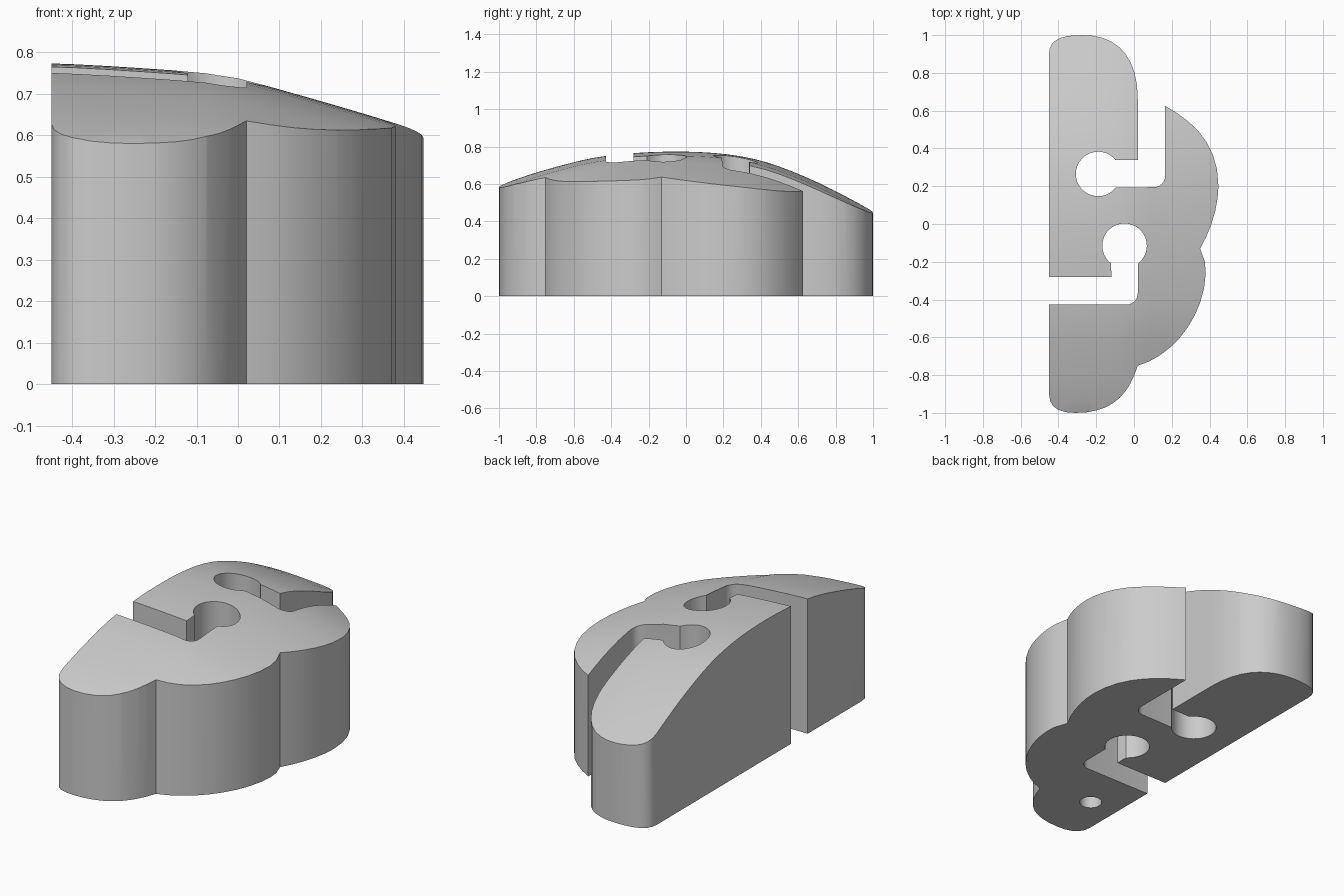
import bpy, bmesh, math
from mathutils import Vector
from mathutils.geometry import interpolate_bezier

cube = bpy.data.objects.get("Cube")
if cube:
    bpy.data.objects.remove(cube, do_unlink=True)

grey = bpy.data.materials.new("plain grey")
grey.use_nodes = True
colour = (0.6, 0.6, 0.6, 1)
grey.diffuse_color = colour
grey.node_tree.nodes["Principled BSDF"].inputs["Base Color"].default_value = colour


def make_object(name, bm):
    bmesh.ops.recalc_face_normals(bm, faces=bm.faces[:])
    mesh = bpy.data.meshes.new(name)
    bm.to_mesh(mesh)
    bm.free()
    mesh.materials.append(grey)
    obj = bpy.data.objects.new(name, mesh)
    bpy.context.collection.objects.link(obj)
    return obj


def bezier(start, handle_a, handle_b, end, steps=10):
    return [tuple(p)[:2] for p in interpolate_bezier(start, handle_a, handle_b, end, steps)]


def arc(cx, cy, radius, start, end, steps):
    angles = [math.radians(start + (end - start) * i / steps) for i in range(steps + 1)]
    return [(cx + radius * math.cos(a), cy + radius * math.sin(a)) for a in angles]


def interpolate(points, t):
    """Smooth height lookup through a short profile."""
    pts = [points[0]] + points + [points[-1]]
    for i in range(1, len(pts) - 2):
        (x0, y0), (x1, y1), (x2, y2), (x3, y3) = pts[i - 1:i + 3]
        if t <= x2 or i == len(pts) - 3:
            w, u = x2 - x1, (t - x1) / (x2 - x1)
            m1 = (y2 - y0) / (x2 - x0) * w
            m2 = (y3 - y1) / (x3 - x1) * w
            return ((2*u**3 - 3*u**2 + 1) * y1 + (u**3 - 2*u**2 + u) * m1
                    + (3*u**2 - 2*u**3) * y2 + (u**3 - u**2) * m2)


def flat(*points):
    return [Vector((x, y, 0)) for x, y in points]


# Outline: front lobe, two side scallops, back slot, back lobe, front slot
outline = (
    bezier(*flat((-.45, -.9), (-.45, -.97), (-.4, -1), (-.31, -1)), 6)
    + bezier(*flat((-.31, -1), (-.12, -1), (-.03, -.91), (.02, -.75)))
    + bezier(*flat((.02, -.75), (.2, -.7), (.37, -.5), (.38, -.26)))
    + [(.375, -.2)]
    + bezier(*flat((.35, -.13), (.41, -.03), (.447, .1), (.447, .2)), 6)
    + bezier(*flat((.447, .2), (.447, .42), (.32, .54), (.165, .625)), 8)
    + arc(.105, .255, .06, 0, -90, 6)
    + arc(-.19, .265, .118, -38, -322, 28)
    + [(.02, .34)]
    + bezier(*flat((.02, .66), (.02, .9), (-.1, 1), (-.27, 1)))
    + bezier(*flat((-.27, 1), (-.38, 1), (-.45, .98), (-.45, .9)), 8)
    + [(-.45, -.28), (-.12, -.28)]
    + arc(-.05, -.115, .118, 233, -53, 28)
    + arc(-.04, -.367, .06, 0, -90, 6)
    + [(-.45, -.427)]
)
clean = []
for p in outline:
    if not clean or math.dist(p, clean[-1]) > 1e-4:
        clean.append(p)

# Tall block from the outline
bm = bmesh.new()
base = bm.faces.new([bm.verts.new((x, y, 0)) for x, y in clean])
raised = bmesh.ops.extrude_face_region(bm, geom=[base])["geom"]
bmesh.ops.translate(bm, vec=(0, 0, 1), verts=[v for v in raised if isinstance(v, bmesh.types.BMVert)])
block = make_object("slotted_block", bm)

# Domed top: crown along the length, dropping across the width
crown = [(-1.1, .53), (-1, .59), (-.75, .676), (-.43, .75), (0, .773),
         (.35, .737), (.65, .633), (1, .455), (1.1, .39)]
drop = [(-.6, 0), (-.45, 0), (-.2, .014), (-.03, .03), (.1, .063), (.38, .145), (.6, .22)]
bm = bmesh.new()
bmesh.ops.create_grid(bm, x_segments=14, y_segments=30, size=1)
for v in bm.verts:
    x, y = v.co.x * .55, v.co.y * 1.06
    v.co = (x, y, interpolate(crown, y) - interpolate(drop, x))
lower = bmesh.ops.extrude_face_region(bm, geom=bm.faces[:])["geom"]
for v in lower:
    if isinstance(v, bmesh.types.BMVert):
        v.co.z = -.5
dome = make_object("dome_cutter", bm)

# Blind round hole under the front lobe
bm = bmesh.new()
bmesh.ops.create_cone(bm, cap_ends=True, segments=32, radius1=.058, radius2=.058, depth=.8)
bmesh.ops.translate(bm, vec=(-.28, -.69, 0), verts=bm.verts[:])
hole = make_object("hole_cutter", bm)

bpy.ops.object.select_all(action="DESELECT")
bpy.context.view_layer.objects.active = block
block.select_set(True)
for cutter, operation in ((dome, "INTERSECT"), (hole, "DIFFERENCE")):
    cutter.hide_render = True
    mod = block.modifiers.new(cutter.name, "BOOLEAN")
    mod.object, mod.operation, mod.solver = cutter, operation, "EXACT"
    bpy.ops.object.modifier_apply(modifier=mod.name)
    bpy.data.objects.remove(cutter, do_unlink=True)
bpy.ops.object.shade_smooth_by_angle(angle=math.radians(25))
